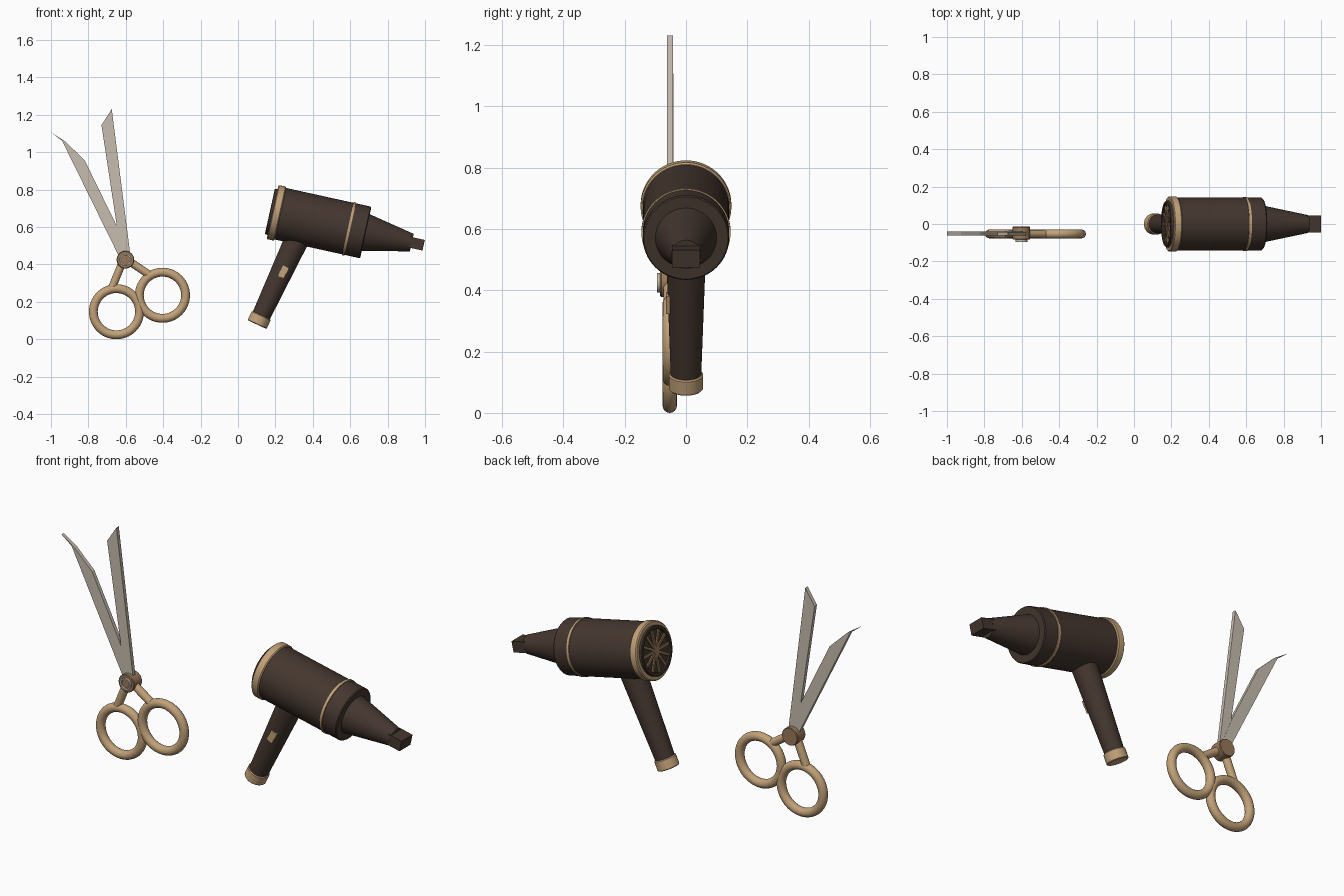
import bpy, bmesh, math
from mathutils import Vector, Matrix

cube = bpy.data.objects.get("Cube")
if cube:
    bpy.data.objects.remove(cube, do_unlink=True)


def material(name, rgb):
    m = bpy.data.materials.new(name)
    m.use_nodes = True
    m.diffuse_color = (*rgb, 1)
    m.node_tree.nodes["Principled BSDF"].inputs["Base Color"].default_value = (*rgb, 1)
    return m


DARK = material("dark brown", (0.058, 0.037, 0.028))
GOLD = material("tan gold", (0.54, 0.36, 0.19))
BRONZE = material("bronze", (0.32, 0.19, 0.10))
STEEL = material("pale steel", (0.57, 0.51, 0.43))


def finish(name, bm, mat, matrix=None, smooth=True):
    bmesh.ops.remove_doubles(bm, verts=bm.verts, dist=1e-5)
    bmesh.ops.recalc_face_normals(bm, faces=bm.faces)
    me = bpy.data.meshes.new(name)
    bm.to_mesh(me)
    bm.free()
    me.materials.append(mat)
    ob = bpy.data.objects.new(name, me)
    bpy.context.collection.objects.link(ob)
    if matrix:
        ob.matrix_world = matrix
    if smooth:
        bpy.ops.object.select_all(action='DESELECT')
        ob.select_set(True)
        bpy.context.view_layer.objects.active = ob
        bpy.ops.object.shade_smooth_by_angle(angle=math.radians(35))
    return ob


def lathe(name, profile, mat, matrix, steps=48, closed=False):
    """Spin (distance along axis, radius) points around the local x axis."""
    bm = bmesh.new()
    pts = profile + profile[:1] if closed else profile
    verts = [bm.verts.new((a, 0, r)) for a, r in pts]
    edges = [bm.edges.new(p) for p in zip(verts, verts[1:])]
    bmesh.ops.spin(bm, geom=verts + edges, cent=(0, 0, 0), axis=(1, 0, 0),
                   angle=math.tau, steps=steps)
    return finish(name, bm, mat, matrix)


def box(name, size, mat, matrix):
    bm = bmesh.new()
    bmesh.ops.create_cube(bm, size=1)
    bmesh.ops.scale(bm, vec=size, verts=bm.verts)
    return finish(name, bm, mat, matrix, smooth=False)


def along(start, end):
    """Frame at start whose x axis points to end."""
    start, end = Vector(start), Vector(end)
    d = end - start
    return Matrix.Translation(start) @ d.to_track_quat('X', 'Z').to_matrix().to_4x4()


def rod(name, start, end, r1, r2, mat, steps=24):
    length = (Vector(end) - Vector(start)).length
    return lathe(name, [(0, 0), (0, r1), (length, r2), (length, 0)], mat,
                 along(start, end), steps)


def ring_profile(centre, radius, tube, n=16):
    return [(centre + tube * math.sin(i * math.tau / n),
             radius + tube * math.cos(i * math.tau / n)) for i in range(n)]


def blade(name, outline, y, mat, thick=0.02):
    bm = bmesh.new()
    face = bm.faces.new([bm.verts.new((x, y, z)) for x, z in outline])
    out = bmesh.ops.extrude_face_region(bm, geom=[face])
    moved = [v for v in out["geom"] if isinstance(v, bmesh.types.BMVert)]
    bmesh.ops.translate(bm, vec=(0, thick, 0), verts=moved)
    return finish(name, bm, mat, smooth=False)


# Hair dryer barrel, with its axis tipped down toward the nozzle
DRYER = Matrix.Translation((0.185, 0, 0.68)) @ Matrix.Rotation(math.radians(12.4), 4, 'Y')
lathe("dryer_barrel", [(0.03, 0), (0.03, 0.141), (0.505, 0.141), (0.51, 0.137),
                       (0.51, 0)], DARK, DRYER, 64)
lathe("rear_rim", [(0, 0.11), (0, 0.143), (0.005, 0.148), (0.038, 0.148),
                   (0.043, 0.143), (0.043, 0.11)], GOLD, DRYER, 64, True)
lathe("barrel_band", [(0.412, 0.135), (0.412, 0.1455), (0.425, 0.1455),
                      (0.425, 0.135)], GOLD, DRYER, 64, True)

# Rear intake: dark collar, recessed plate, hub and spokes
lathe("intake_collar", [(0.01, 0.107), (-0.012, 0.107), (-0.015, 0.11),
                        (-0.015, 0.122), (-0.012, 0.125), (0.01, 0.125)],
      DARK, DRYER, 48, True)
lathe("intake_plate", [(-0.003, 0), (-0.003, 0.11), (0.02, 0.11), (0.02, 0)],
      DARK, DRYER)
lathe("intake_hub", [(-0.012, 0), (-0.012, 0.02), (0, 0.02), (0, 0)], BRONZE, DRYER, 24)
for i in range(12):
    turn = Matrix.Rotation(i * math.tau / 12, 4, 'X')
    box("intake_spoke", (0.008, 0.013, 0.092), BRONZE,
        DRYER @ turn @ Matrix.Translation((-0.006, 0, 0.061)))

# Nozzle cone and flat outlet
lathe("nozzle_cone", [(0.505, 0), (0.505, 0.101), (0.762, 0.048), (0.762, 0)],
      DARK, DRYER)
box("nozzle_outlet", (0.08, 0.092, 0.058), DARK,
    DRYER @ Matrix.Translation((0.787, 0, 0)))

# Handle, end collar and switches
BASE = Vector((0.102, 0, 0.078))
AXIS = Vector((0.423, 0, 0.906))
rod("handle", BASE + AXIS * 0.03, BASE + AXIS * 0.58, 0.049, 0.068, DARK, 40)
lathe("handle_collar", [(0, 0), (0, 0.052), (0.004, 0.056), (0.051, 0.056),
                        (0.055, 0.052), (0.055, 0)], GOLD, along(BASE, BASE + AXIS), 40)
TILT = Matrix.Rotation(math.radians(25), 4, 'Y')
for dist, shift in ((0.295, 0.008), (0.325, 0.011)):
    spot = BASE + AXIS * dist + Vector((shift, -0.054, 0))
    box("handle_switch", (0.036, 0.022, 0.032), GOLD, Matrix.Translation(spot) @ TILT)

# Scissor blades
blade("right_blade", [(-0.63, 0.43), (-0.65, 0.62), (-0.73, 1.145), (-0.675, 1.23),
                      (-0.573, 0.43)], -0.062, STEEL)
blade("left_blade", [(-0.63, 0.43), (-0.94, 1.06), (-1.0, 1.107), (-0.925, 1.058),
                     (-0.82, 0.957), (-0.655, 0.62), (-0.578, 0.43)], -0.061, STEEL)

# Finger loops and the arms that join them to the pivot
Y = -0.053
for side, centre, start, end in (
        ("right", (-0.65, 0.147), (-0.61, 0.43), (-0.674, 0.275)),
        ("left", (-0.404, 0.235), (-0.6, 0.43), (-0.475, 0.345))):
    place = along((centre[0], Y, centre[1]), (centre[0], Y + 1, centre[1]))
    lathe(side + "_finger_loop", ring_profile(0, 0.1235, 0.0235), GOLD, place, 56, True)
    rod(side + "_arm", (start[0], Y, start[1]), (end[0], Y, end[1]), 0.021, 0.021, GOLD)

# Pivot screw with a steel cap and raised ring on the front
PIVOT = along((-0.602, -0.014, 0.425), (-0.602, -1, 0.425))
lathe("pivot_barrel", [(0, 0), (0, 0.044), (0.004, 0.047), (0.066, 0.047),
                       (0.07, 0.044), (0.07, 0)], BRONZE, PIVOT, 32)
lathe("pivot_cap", [(0.06, 0.024), (0.081, 0.024), (0.081, 0.032), (0.06, 0.032)],
      STEEL, PIVOT, 32, True)
